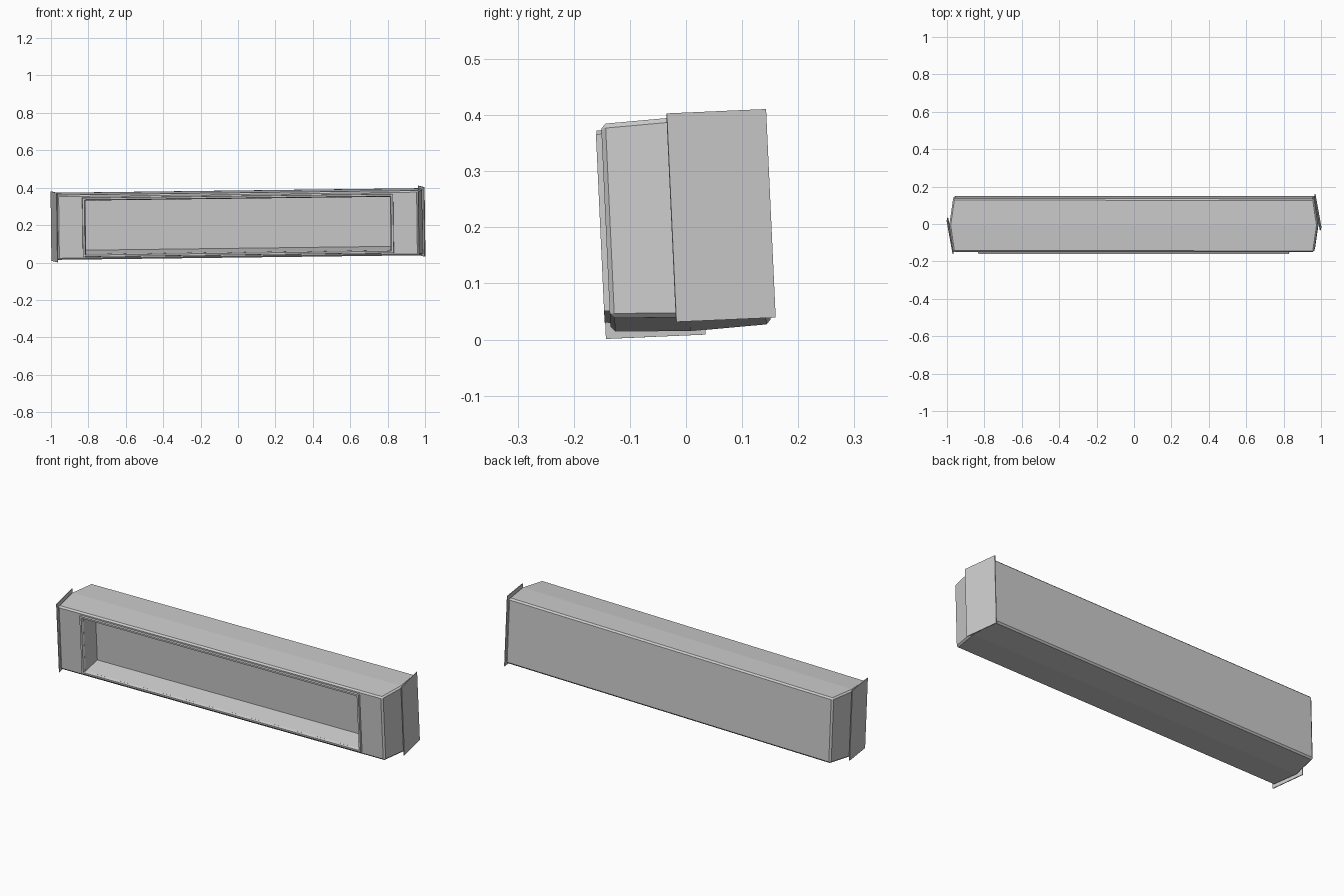
import bpy, bmesh
from mathutils import Matrix

if "Cube" in bpy.data.objects:
    bpy.data.objects.remove(bpy.data.objects["Cube"])

# Whole model rests slightly tilted
TILT = (Matrix.Translation((0, 0, 0.206)) @ Matrix.Rotation(0.046, 4, 'X')
        @ Matrix.Rotation(-0.0125, 4, 'Y'))


def finish(bm, name):
    bmesh.ops.recalc_face_normals(bm, faces=bm.faces)
    mesh = bpy.data.meshes.new(name)
    bm.to_mesh(mesh)
    bm.free()
    obj = bpy.data.objects.new(name, mesh)
    bpy.context.collection.objects.link(obj)
    obj.matrix_world = TILT
    return obj


def loft(name, sections, caps=True, closed=False):
    """Bridge rectangles given as (y, half_x, z_low, z_high)."""
    bm = bmesh.new()
    loops = [[bm.verts.new(p) for p in
              ((-x, y, lo), (x, y, lo), (x, y, hi), (-x, y, hi))]
             for y, x, lo, hi in sections]
    pairs = list(zip(loops, loops[1:]))
    if closed:
        pairs.append((loops[-1], loops[0]))
    for a, b in pairs:
        for i in range(4):
            j = (i + 1) % 4
            bm.faces.new((a[i], a[j], b[j], b[i]))
    if caps:
        bm.faces.new(loops[0])
        bm.faces.new(loops[-1])
    return finish(bm, name)


# Long case, slightly fuller in the middle, with chamfered rims
body = loft("case_body", [(-0.143, 0.965, -0.173, 0.173),
                          (0, 0.986, -0.179, 0.179),
                          (0.143, 0.965, -0.173, 0.173)])
bevel = body.modifiers.new("chamfer", 'BEVEL')
bevel.width = 0.008
bevel.segments = 1
bevel.limit_method = 'ANGLE'
bevel.angle_limit = 0.6

# Recess in the front, with a sill rising towards the back
cutter = loft("recess_cutter", [(-0.2, 0.815, -0.145, 0.143),
                                (-0.143, 0.815, -0.145, 0.143),
                                (-0.04, 0.815, -0.128, 0.139)])
cutter.hide_render = True
cutter.hide_viewport = False
cutter.display_type = 'WIRE'
cut = body.modifiers.new("recess", 'BOOLEAN')
cut.operation = 'DIFFERENCE'
cut.solver = 'EXACT'
cut.object = cutter

# Bake the modifiers and drop the cutter
deps = bpy.context.evaluated_depsgraph_get()
baked = bpy.data.meshes.new_from_object(body.evaluated_get(deps))
body.modifiers.clear()
body.data = baked
bpy.data.objects.remove(cutter)

# Raised frame around the recess
loft("recess_frame", [(-0.140, 0.832, -0.160, 0.158),
                      (-0.153, 0.830, -0.158, 0.156),
                      (-0.153, 0.820, -0.149, 0.147),
                      (-0.140, 0.814, -0.144, 0.142)], caps=False, closed=True)

# End plates, each covering half of an end; turned copies of one another
for name, s in (("right_end_plate", 1), ("left_end_plate", -1)):
    bm = bmesh.new()
    plan = ((0.964, 0.152), (0.968, 0.152), (1.0, -0.025), (0.996, -0.026))
    low = [bm.verts.new((s * x, s * y, -0.186)) for x, y in plan]
    face = bm.faces.new(low)
    top = bmesh.ops.extrude_face_region(bm, geom=[face])
    verts = [v for v in top["geom"] if isinstance(v, bmesh.types.BMVert)]
    bmesh.ops.translate(bm, verts=verts, vec=(0, 0, 0.372))
    if face.is_valid and bm.faces and len(bm.faces) < 6:
        bm.faces.new(low)
    finish(bm, name)
